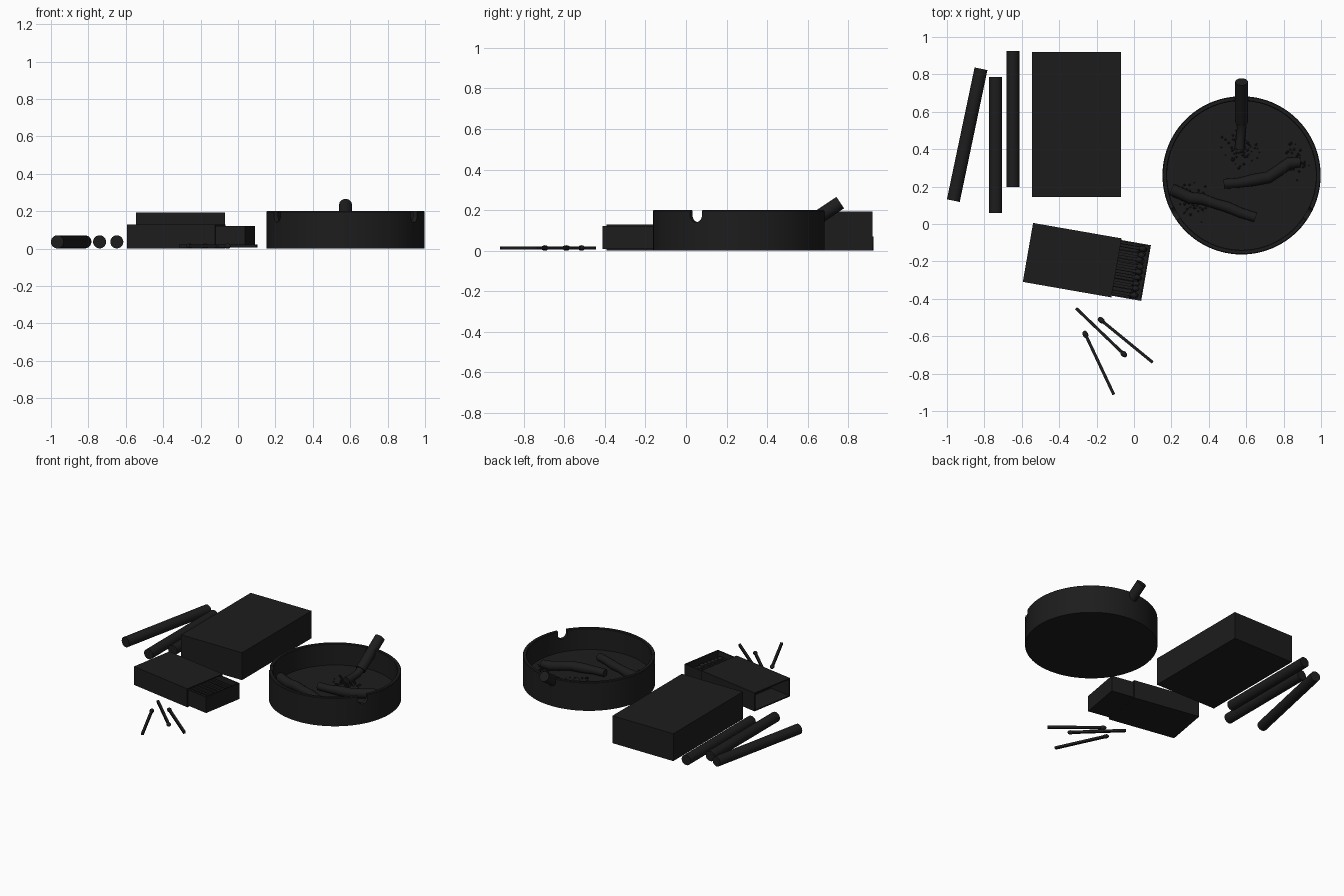
import bpy, bmesh, random
from math import sin, cos, pi, radians
from mathutils import Vector, Matrix

if "Cube" in bpy.data.objects:
    bpy.data.objects.remove(bpy.data.objects["Cube"])

random.seed(4)
black = bpy.data.materials.new("black")
black.diffuse_color = (0.012, 0.012, 0.012, 1)
black.use_nodes = True
black.node_tree.nodes["Principled BSDF"].inputs["Base Color"].default_value = black.diffuse_color


def finish(name, bm, smooth=False):
    bmesh.ops.recalc_face_normals(bm, faces=bm.faces[:])
    me = bpy.data.meshes.new(name)
    bm.to_mesh(me)
    bm.free()
    ob = bpy.data.objects.new(name, me)
    bpy.context.collection.objects.link(ob)
    me.materials.append(black)
    bpy.ops.object.select_all(action='DESELECT')
    bpy.context.view_layer.objects.active = ob
    ob.select_set(True)
    if smooth:
        bpy.ops.object.shade_smooth_by_angle(angle=radians(40))
    return ob


def add_box(bm, lo, hi, mat=Matrix()):
    lo, hi = Vector(lo), Vector(hi)
    size = Matrix.Diagonal((*(hi - lo), 1))
    bmesh.ops.create_cube(bm, size=1, matrix=mat @ Matrix.Translation((lo + hi) / 2) @ size)


def add_tube(bm, points, radius, n=24, jitter=0.0):
    pts = [Vector(p) for p in points]
    rings = []
    for i, p in enumerate(pts):
        d = (pts[min(i + 1, len(pts) - 1)] - pts[max(i - 1, 0)]).normalized()
        side = d.cross(Vector((0, 0, 1))).normalized()
        up = side.cross(d)
        r = radius * (1 + random.uniform(-jitter, jitter))
        rings.append([bm.verts.new(p + r * (cos(2 * pi * k / n) * side + sin(2 * pi * k / n) * up))
                      for k in range(n)])
    for a, b in zip(rings, rings[1:]):
        for k in range(n):
            bm.faces.new((a[k], a[(k + 1) % n], b[(k + 1) % n], b[k]))
    bm.faces.new(rings[0])
    bm.faces.new(rings[-1])


def add_match(bm, tail, head, r=0.008, head_r=0.015):
    # square stick with an egg-shaped head
    tail, head = Vector(tail), Vector(head)
    d = head - tail
    rot = d.to_track_quat('X', 'Z').to_matrix().to_4x4()
    frame = Matrix.Translation(tail) @ rot
    add_box(bm, (0, -r, -r), (d.length, r, r), frame)
    bmesh.ops.create_uvsphere(bm, u_segments=12, v_segments=8, radius=head_r,
                              matrix=Matrix.Translation(head) @ rot @ Matrix.Diagonal((1.4, 1, 0.9, 1)))


# ashtray: lathed dish with three rim notches
TX, TY, R, FLOOR = 0.575, 0.26, 0.423, 0.05
bm = bmesh.new()
profile = [(0, 0), (R, 0), (R, 0.196), (R - 0.004, 0.2), (R - 0.021, 0.2), (R - 0.025, 0.196),
           (R - 0.025, FLOOR), (0, FLOOR)]
verts = [bm.verts.new((r, 0, z)) for r, z in profile]
edges = [bm.edges.new(p) for p in zip(verts, verts[1:])]
bmesh.ops.spin(bm, geom=verts + edges, cent=(0, 0, 0), axis=(0, 0, 1), angle=2 * pi, steps=96)
bmesh.ops.remove_doubles(bm, verts=bm.verts[:], dist=1e-4)
bmesh.ops.translate(bm, verts=bm.verts[:], vec=(TX, TY, 0))
tray = finish("ashtray", bm)

bm = bmesh.new()
w, zc = 0.034, 0.174
shape = [(w * cos(pi + pi * k / 12), zc + w * sin(pi + pi * k / 12)) for k in range(13)]
shape += [(w, 0.3), (-w, 0.3)]
for ang in (90, 210, 330):
    m = Matrix.Translation((TX, TY, 0)) @ Matrix.Rotation(radians(ang), 4, 'Z')
    a = [bm.verts.new(m @ Vector((R - 0.08, y, z))) for y, z in shape]
    b = [bm.verts.new(m @ Vector((R + 0.08, y, z))) for y, z in shape]
    bm.faces.new(a)
    bm.faces.new(b)
    for k in range(len(shape)):
        j = (k + 1) % len(shape)
        bm.faces.new((a[k], a[j], b[j], b[k]))
cutter = finish("notch_cutter", bm)
cutter.hide_render = True
mod = tray.modifiers.new("notches", 'BOOLEAN')
mod.operation, mod.object, mod.solver = 'DIFFERENCE', cutter, 'EXACT'
bpy.context.view_layer.objects.active = tray
bpy.ops.object.modifier_apply(modifier=mod.name)
bpy.data.objects.remove(cutter)
tray.select_set(True)
bpy.ops.object.shade_smooth_by_angle(angle=radians(40))

# cigarette resting in the back notch, with its ash tip
bm = bmesh.new()
add_tube(bm, [(TX, 0.76, 0.237), (TX, 0.545, 0.093)], 0.034)
finish("resting_cigarette", bm, True)
bm = bmesh.new()
add_tube(bm, [(TX, 0.55, 0.096), (TX, 0.51, 0.078), (TX - 0.005, 0.46, 0.07), (TX - 0.01, 0.40, 0.066)],
         0.028, 12, 0.15)
finish("ash_tip", bm, True)

# crumpled butts on the ashtray floor
butts = {"left": [(0.20, 0.185), (0.30, 0.14), (0.36, 0.135), (0.43, 0.11), (0.50, 0.09), (0.57, 0.06), (0.65, 0.035)],
         "right": [(0.48, 0.215), (0.56, 0.22), (0.64, 0.235), (0.72, 0.25), (0.78, 0.29), (0.83, 0.325), (0.89, 0.33)]}
for side, path in butts.items():
    bm = bmesh.new()
    add_tube(bm, [(x, y, FLOOR + 0.028) for x, y in path], 0.029, 16, 0.14)
    finish(side + "_butt", bm, True)

# loose ash crumbs
bm = bmesh.new()
for cx, cy, spread, count in ((0.57, 0.40, 0.05, 70), (0.86, 0.35, 0.05, 50), (0.30, 0.13, 0.05, 50)):
    for _ in range(count):
        s = random.uniform(0.003, 0.008)
        p = (random.gauss(cx, spread * 0.8), random.gauss(cy, spread * 0.8), FLOOR + s * 0.5)
        if (Vector((p[0], p[1])) - Vector((TX, TY))).length < R - 0.04:
            bmesh.ops.create_icosphere(bm, subdivisions=1, radius=s, matrix=Matrix.Translation(p))
finish("ash_crumbs", bm)

# cigarette pack
bm = bmesh.new()
add_box(bm, (-0.545, 0.145, 0), (-0.07, 0.92, 0.193))
finish("cigarette_pack", bm)

# loose cigarettes
for i, (x0, y0, x1, y1) in enumerate(((-0.966, 0.125, -0.818, 0.83), (-0.74, 0.06, -0.74, 0.787),
                                      (-0.648, 0.197, -0.648, 0.924))):
    bm = bmesh.new()
    add_tube(bm, [(x0, y0, 0.036), (x1, y1, 0.036)], 0.035)
    finish(f"loose_cigarette_{i + 1}", bm, True)

# matchbox sleeve: open-ended, local x runs along the box
M = Matrix.Translation((-0.567, -0.152, 0)) @ Matrix.Rotation(radians(-9.9), 4, 'Z')
L, W, H, t = 0.48, 0.16, 0.13, 0.008
bm = bmesh.new()
add_box(bm, (0, -W, 0), (L, W, t), M)
add_box(bm, (0, -W, H - t), (L, W, H), M)
for s in (-1, 1):
    add_box(bm, (0, s * (W - t / 2) - t / 2, t), (L, s * (W - t / 2) + t / 2, H - t), M)
finish("matchbox_sleeve", bm)

# matchbox drawer, slid out
x0, x1, w = 0.16, 0.641, 0.151
bm = bmesh.new()
add_box(bm, (x0, -w, 0.009), (x1, w, 0.017), M)
for x in (x0, x1 - t):
    add_box(bm, (x, -w, 0.017), (x + t, w, 0.121), M)
for s in (-1, 1):
    add_box(bm, (x0 + t, s * (w - t / 2) - t / 2, 0.017), (x1 - t, s * (w - t / 2) + t / 2, 0.121), M)
finish("matchbox_drawer", bm)

# matches stored in the drawer
bm = bmesh.new()
for layer in range(3):
    for k in range(9):
        y = -0.124 + k * 0.031
        z = 0.034 + layer * 0.024
        end = x1 - 0.035 - random.uniform(0, 0.02)
        add_match(bm, M @ Vector((x0 + 0.03, y, z)), M @ Vector((end, y + random.uniform(-0.004, 0.004), z)))
finish("stored_matches", bm, True)

# loose matches on the table
for i, (tx, ty, hx, hy) in enumerate(((-0.31, -0.45, -0.055, -0.695), (0.10, -0.74, -0.175, -0.515),
                                      (-0.108, -0.912, -0.26, -0.59))):
    bm = bmesh.new()
    add_match(bm, (tx, ty, 0.0135), (hx, hy, 0.0135))
    finish(f"loose_match_{i + 1}", bm, True)
